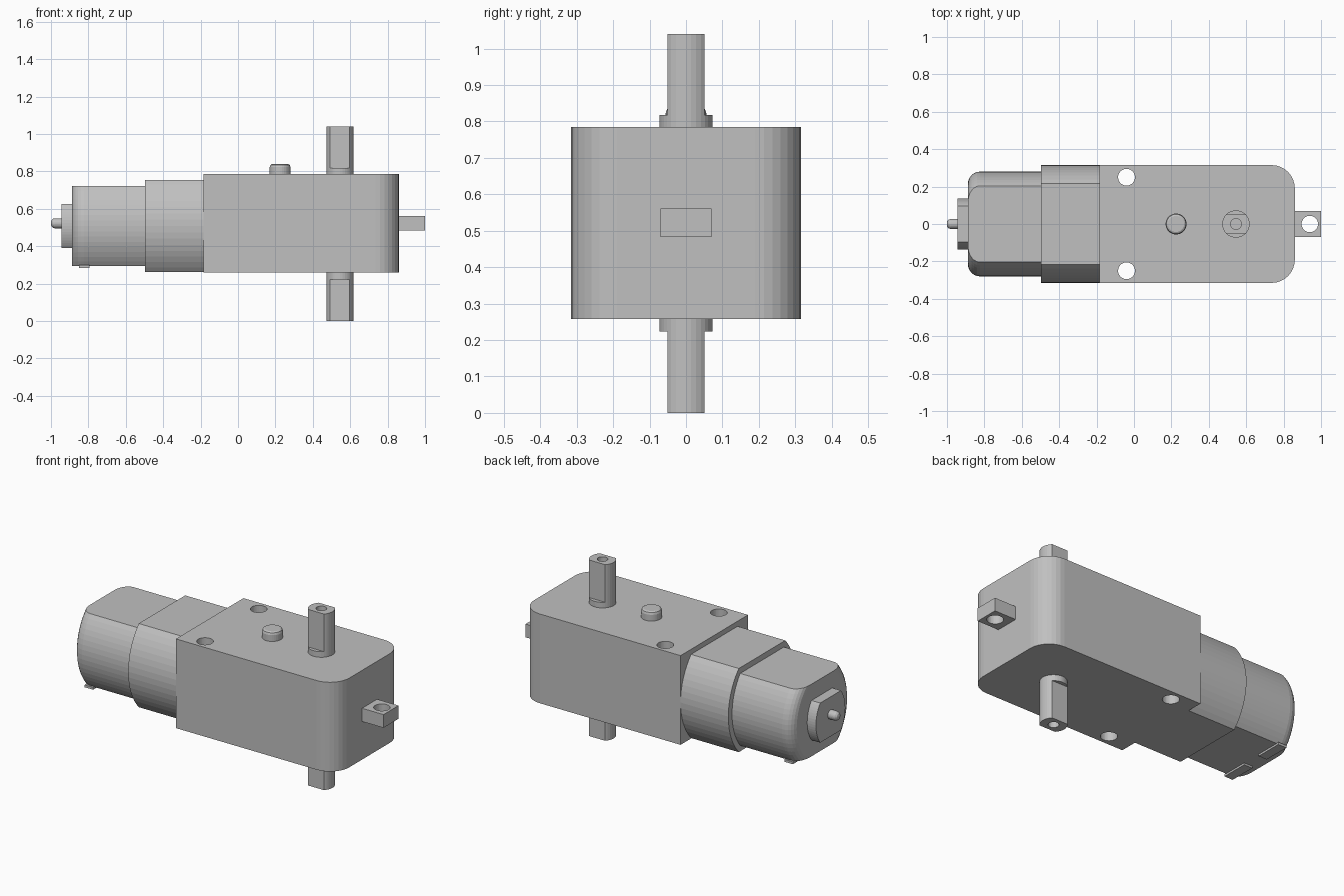
import bpy, bmesh
from math import sin, cos, pi, sqrt, asin

cube = bpy.data.objects.get("Cube")
if cube:
    bpy.data.objects.remove(cube, do_unlink=True)

grey = bpy.data.materials.new("plain grey")
grey.use_nodes = True
colour = (0.53, 0.53, 0.53, 1)
grey.diffuse_color = colour
grey.node_tree.nodes["Principled BSDF"].inputs["Base Color"].default_value = colour

MID = 0.508      # height of the motor axis
CENTRE = 0.522   # mid height of the gearbox


def loft(name, rings):
    """Join matching rings of points into a closed solid."""
    bm = bmesh.new()
    loops = [[bm.verts.new(p) for p in ring] for ring in rings]
    n = len(loops[0])
    for a, b in zip(loops, loops[1:]):
        for i in range(n):
            j = (i + 1) % n
            bm.faces.new((a[i], a[j], b[j], b[i]))
    bm.faces.new(loops[0])
    bm.faces.new(loops[-1])
    bmesh.ops.recalc_face_normals(bm, faces=bm.faces)
    mesh = bpy.data.meshes.new(name)
    bm.to_mesh(mesh)
    bm.free()
    mesh.materials.append(grey)
    obj = bpy.data.objects.new(name, mesh)
    bpy.context.collection.objects.link(obj)
    return obj


def box(name, x0, x1, y0, y1, z0, z1):
    outline = [(x0, y0), (x1, y0), (x1, y1), (x0, y1)]
    return loft(name, [[(x, y, z) for x, y in outline] for z in (z0, z1)])


def upright(name, x, y, profile, sides=32):
    """Round solid about a vertical axis; profile lists (radius, z)."""
    angles = [2 * pi * i / sides for i in range(sides)]
    return loft(name, [[(x + r * cos(a), y + r * sin(a), z) for a in angles]
                       for r, z in profile])


def flat_sided(width, flat, half, inset=0, steps=16):
    """Section with flat top and bottom and bulging sides, as (y, z)."""
    c = (width**2 - flat**2 - half**2) / (2 * (width - flat))
    r = width - c - inset
    end = asin(half / r)
    side = [(c + r * cos(t), r * sin(t))
            for t in [end * (2 * i / steps - 1) for i in range(steps + 1)]]
    return side + [(-y, -z) for y, z in side]


def along_x(name, stations, width, flat, half):
    """Flat-sided solid along x; stations list (x, inset)."""
    return loft(name, [[(x, y, MID + z) for y, z in flat_sided(width, flat, half, d)]
                       for x, d in stations])


def cut(target, cutters):
    for cutter in cutters:
        cutter.hide_render = True
        mod = target.modifiers.new("cut", 'BOOLEAN')
        mod.operation = 'DIFFERENCE'
        mod.solver = 'EXACT'
        mod.object = cutter
        bpy.context.view_layer.objects.active = target
        bpy.ops.object.modifier_apply(modifier=mod.name)
        bpy.data.objects.remove(cutter, do_unlink=True)


# Gearbox with two rounded corners and two screw holes
R = 0.125
outline = [(-0.185, 0.315), (-0.185, -0.315)]
for sign in (-1, 1):
    for i in range(9):
        t = pi / 2 * (i / 8 if sign > 0 else i / 8 - 1)
        outline.append((0.86 - R + R * cos(t), sign * (0.315 - R) + R * sin(t)))
gearbox = loft("gearbox", [[(x, y, z) for x, y in outline] for z in (0.258, 0.785)])
cut(gearbox, [upright("screw_hole", -0.04, y, [(0.045, 0.1), (0.045, 1)])
              for y in (-0.25, 0.25)])

# Mounting tab with a hole
tab = box("mounting_tab", 0.85, 1, -0.07, 0.07, 0.483, 0.561)
cut(tab, [upright("tab_hole", 0.94, 0, [(0.044, 0.3), (0.044, 0.7)])])

# Output axle: round near the gearbox, flattened beyond, drilled at both ends
axle = upright("output_axle", 0.545, 0, [(0.073, 0), (0.073, 1.04)])
cutters = []
for z0, z1 in ((-0.1, 0.223), (0.818, 1.2)):
    cutters.append(box("flat_cut", 0.4, 0.7, 0.051, 0.2, z0, z1))
    cutters.append(box("flat_cut", 0.4, 0.7, -0.2, -0.051, z0, z1))
for z0, z1 in ((-0.1, 0.2), (0.84, 1.2)):
    cutters.append(upright("axle_hole", 0.545, 0, [(0.029, z0), (0.029, z1)], 24))
cut(axle, cutters)

# Locating peg on top
upright("locating_peg", 0.225, 0,
        [(0.056, 0.77), (0.056, 0.822), (0.052, 0.834), (0.043, 0.839)])

# Motor collar, can with a rounded end, and end boss
along_x("motor_collar", [(-0.497, 0), (-0.17, 0)], 0.315, 0.217, 0.247)
F = 0.065
bend = [(-0.888 + F * (1 - cos(t)), F * (1 - sin(t)))
        for t in [pi / 2 * i / 6 for i in range(7)]]
along_x("motor_can", bend + [(-0.48, 0)], 0.28, 0.204, 0.213)
along_x("end_boss", [(-0.945, 0), (-0.87, 0)], 0.137, 0.097, 0.117)

# Motor shaft tip with a domed end
tip = [(-0.93, 0.027), (-0.978, 0.027)]
tip += [(-0.978 - 0.022 * sin(t), 0.007 + 0.02 * cos(t)) for t in (pi / 6, pi / 3, pi / 2)]
loft("shaft_tip", [[(x, r * cos(2 * pi * i / 24), CENTRE + r * sin(2 * pi * i / 24))
                    for i in range(24)] for x, r in tip])

# Terminals under the motor
for side, s in (("left", 1), ("right", -1)):
    y0, y1 = sorted((s * 0.058, s * 0.217))
    box("terminal_" + side, -0.85, -0.795, y0, y1, 0.284, 0.298)
